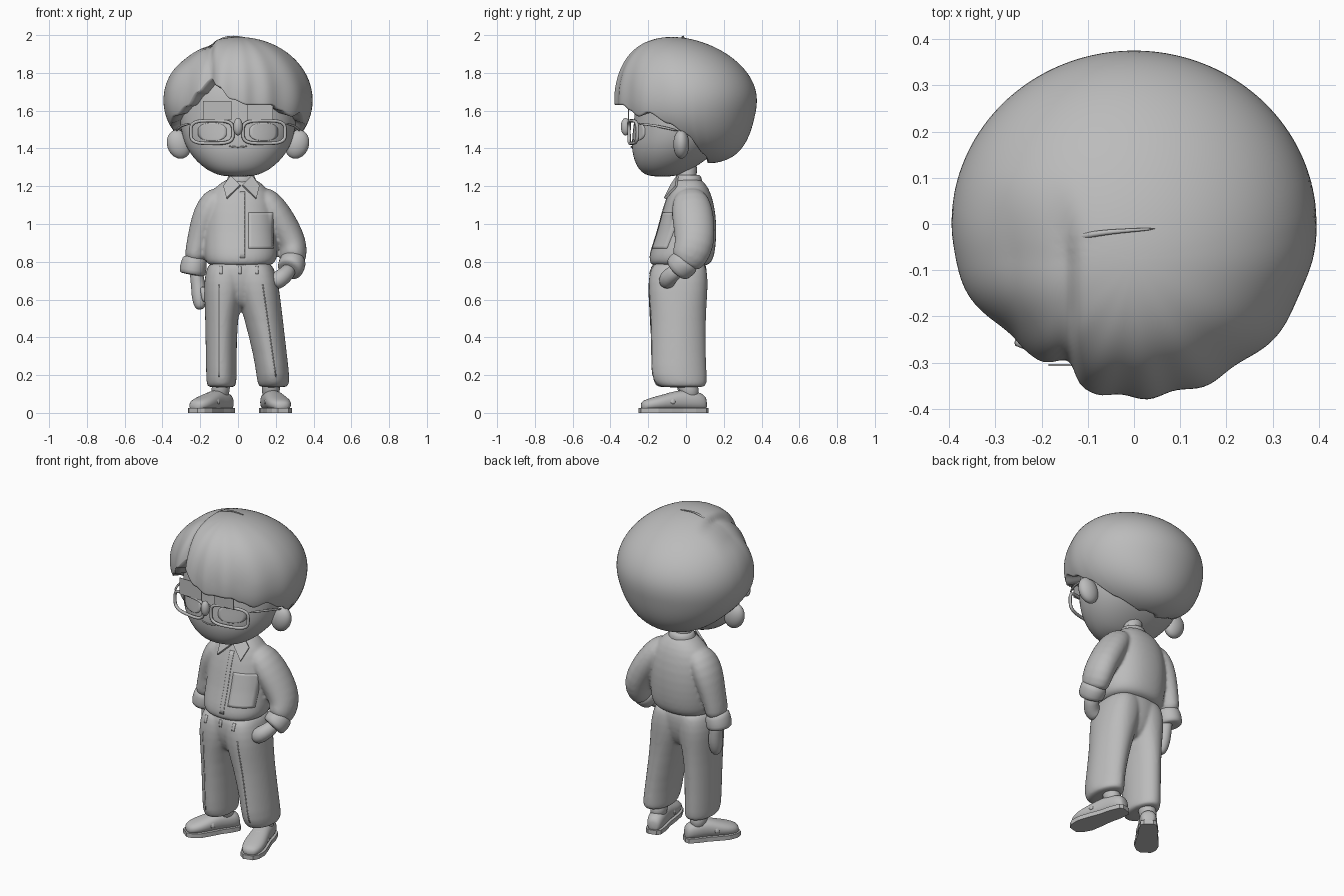
import bpy, bmesh, math
from mathutils import Vector as V, Matrix
from mathutils.bvhtree import BVHTree

if "Cube" in bpy.data.objects:
    bpy.data.objects.remove(bpy.data.objects["Cube"])

grey = bpy.data.materials.new("clay grey")
grey.diffuse_color = (0.5, 0.5, 0.5, 1)
grey.use_nodes = True
grey.node_tree.nodes["Principled BSDF"].inputs["Base Color"].default_value = grey.diffuse_color

def finish(name, bm, subsurf=0, smooth=True, thick=0):
    bmesh.ops.recalc_face_normals(bm, faces=bm.faces)
    me = bpy.data.meshes.new(name)
    bm.to_mesh(me)
    ob = bpy.data.objects.new(name, me)
    bpy.context.collection.objects.link(ob)
    me.materials.append(grey)
    me.polygons.foreach_set("use_smooth", [smooth] * len(me.polygons))
    if subsurf:
        ob.modifiers.new("smooth", 'SUBSURF').levels = subsurf
        ob.modifiers["smooth"].render_levels = subsurf
    if thick:
        m = ob.modifiers.new("thick", 'SOLIDIFY')
        m.thickness, m.offset = thick, 0
    return ob

def loft(name, rings, n=20, e=2.0, closed=False, subsurf=1):
    """Skin superellipse rings given as (centre, half axis, half axis[, exponent])."""
    bm, rows = bmesh.new(), []
    for c, u, v, *ex in rings:
        pw = lambda t: math.copysign(abs(t) ** (2 / (ex[0] if ex else e)), t)
        rows.append([bm.verts.new(c + u * pw(math.cos(k * math.tau / n)) + v * pw(math.sin(k * math.tau / n)))
                     for k in range(n)])
    for i in range(len(rows) if closed else len(rows) - 1):
        a, b = rows[i], rows[(i + 1) % len(rows)]
        for k in range(n):
            bm.faces.new((a[k], a[(k + 1) % n], b[(k + 1) % n], b[k]))
    if not closed:
        bm.faces.new(rows[0])
        bm.faces.new(rows[-1])
    return finish(name, bm, subsurf)

def stack(name, rows, **kw):
    """Upright loft from rows of (z, cx, cy, rx, ry[, exponent])."""
    return loft(name, [(V((x, y, z)), V((rx, 0, 0)), V((0, ry, 0)), *ex) for z, x, y, rx, ry, *ex in rows], **kw)

def tube(name, pts, radii, ref=(0, 1, 0), closed=False, depth=1.0, n=12, subsurf=1):
    pts, m = [V(p) for p in pts], len(pts)
    radii = radii if isinstance(radii, list) else [radii] * m
    rings = []
    for i, p in enumerate(pts):
        t = pts[(i + 1) % m] - pts[i - 1] if closed else pts[min(i + 1, m - 1)] - pts[max(i - 1, 0)]
        u = t.cross(V(ref)).normalized()
        rings.append((p, u * radii[i], t.normalized().cross(u) * radii[i] * depth))
    return loft(name, rings, n=n, closed=closed, subsurf=subsurf)

def ball(name, loc, size, tilt=0):
    bm = bmesh.new()
    mat = Matrix.Translation(loc) @ Matrix.Rotation(tilt, 4, 'Y') @ Matrix.Diagonal((*size, 1))
    bmesh.ops.create_uvsphere(bm, u_segments=28, v_segments=18, radius=1, matrix=mat)
    return finish(name, bm)

def fuse(name, parts):
    """Melt overlapping parts into one soft garment."""
    dg, bm = bpy.context.evaluated_depsgraph_get(), bmesh.new()
    for p in parts:
        bm.from_mesh(p.evaluated_get(dg).to_mesh())
    for p in parts:
        bpy.data.objects.remove(p)
    ob = finish(name, bm)
    m = ob.modifiers.new("melt", 'REMESH')
    m.mode, m.voxel_size, m.use_smooth_shade = 'VOXEL', .009, True
    m = ob.modifiers.new("soften", 'SMOOTH')
    m.factor, m.iterations = .5, 6
    return ob

def drape(name, target, top, bottom, off=0.0, nx=8, nz=14, oval=False):
    """Thin sheet laid over the front of target; top and bottom are (x0, x1, z)."""
    tree = BVHTree.FromObject(target, bpy.context.evaluated_depsgraph_get())
    bm, rows, y = bmesh.new(), [], -0.1
    for j in range(nz + 1):
        t = j / nz
        x0, x1, z = [a + (b - a) * t for a, b in zip(top, bottom)]
        w = math.sqrt(max(0.02, 1 - abs(2 * t - 1) ** 3)) if oval else 1
        rows.append([])
        for i in range(nx + 1):
            x = (x0 + x1) / 2 + (x1 - x0) * (i / nx - 0.5) * w
            hit = tree.ray_cast(V((x, -1, z)), V((0, 1, 0)))[0]
            y = hit.y if hit else y
            rows[-1].append(bm.verts.new((x, y - off, z)))
    for a, b in zip(rows, rows[1:]):
        for i in range(nx):
            bm.faces.new((a[i], b[i], b[i + 1], a[i + 1]))
    return finish(name, bm, thick=.009)

def plate(name, corners, thick):
    bm = bmesh.new()
    bm.faces.new([bm.verts.new(c) for c in corners])
    finish(name, bm, smooth=False, thick=thick)

# Head, neck, ears, nose, mouth and brow plates
head = stack("head", [(1.25, 0, -.125, .07, .06), (1.272, 0, -.12, .145, .12), (1.33, 0, -.088, .222, .186),
                      (1.41, 0, -.055, .28, .237), (1.5, 0, -.03, .305, .25), (1.6, 0, 0, .315, .272),
                      (1.74, 0, 0, .29, .265), (1.84, 0, 0, .2, .19)], n=32, e=2.15, subsurf=2)
stack("neck", [(1.14, .018, .005, .06, .052), (1.24, .018, .005, .056, .05), (1.36, .01, .01, .056, .055)])
for s, x0, x1, z1 in ((-1, -.185, -.035, 1.65), (1, .05, .185, 1.63)):
    ball("ear", (s * .313, -.025, 1.422), (.062, .042, .078), s * .35)
    drape("eye", head, (s * .135 - .075, s * .135 + .075, 1.535), (s * .135 - .075, s * .135 + .075, 1.44), oval=True)
    plate("brow_plate", [(x0, -.305, 1.55), (x1, -.305, 1.55), (x1, -.305, z1), (x0, -.305, z1)], .004)
ball("nose", (0, -.32, 1.515), (.025, .025, .046))
tube("mouth", [(-.05, -.282, 1.413), (-.02, -.29, 1.407), (.02, -.29, 1.407), (.05, -.282, 1.413)], .004)

# Spectacles: rounded rims, side arms and bridge
for s in (-1, 1):
    rim = []
    for k in range(40):
        c, d = [math.copysign(abs(q) ** .55, q) for q in (math.cos(k * math.tau / 40), math.sin(k * math.tau / 40))]
        x = .138 + .112 * c
        rim.append((s * x, -.302 + .045 * (x / .25) ** 2, 1.487 + .06 * d))
    tube("glasses_rim", rim, .009, closed=True, n=8, subsurf=0)
    tube("glasses_arm", [(s * .25, -.257, 1.53), (s * .3, -.17, 1.525), (s * .33, -.03, 1.49)], .007, ref=(0, 0, 1), n=8)
tube("glasses_bridge", [(-.03, -.302, 1.525), (0, -.306, 1.535), (.03, -.302, 1.525)], .008, n=8)

# Hair: swept shell whose hem height follows the direction around the head
HEM = [(-180, 1.322), (-108, 1.324), (-97, 1.37), (-88, 1.47), (-78, 1.53), (-62, 1.57), (-48, 1.62), (-35, 1.7),
       (-25, 1.78), (-16, 1.73), (-5, 1.66), (8, 1.63), (18, 1.63), (27, 1.63), (36, 1.6), (47, 1.57), (57, 1.59),
       (74, 1.53), (88, 1.47), (97, 1.37), (108, 1.324), (180, 1.322)]

def hem(a):
    for (a0, z0), (a1, z1) in zip(HEM, HEM[1:]):
        if a <= a1:
            return z0 + (z1 - z0) * (0.5 - 0.5 * math.cos(math.pi * (a - a0) / (a1 - a0)))

def ramp(y, y0, span):
    t = min(1, max(0, (y0 - y) / span))
    return t * t * (3 - 2 * t)

bm, C, N, M, cols = bmesh.new(), V((0, 0, 1.655)), 180, 52, []
crown = bm.verts.new((0, -.075, 1.99))
for i in range(N):
    deg = -180 + 360 * i / N
    a = math.radians(deg)
    limit = math.acos(max(-.997, (hem(deg) - C.z) / .335))
    cols.append([])
    for j in range(1, M + 3):
        th = limit * min(j, M) / M
        d = V((.395 * math.sin(th) * math.sin(a), -.375 * math.sin(th) * math.cos(a), .335 * math.cos(th)))
        lean = .075 * max(0, d.z / .335) ** 2
        y, part = d.y - lean, (d.x + .155) / .028
        fade = math.exp(-(min(0, d.x + .27) / .07) ** 2)
        d *= (1 + ramp(y, 0, .25) * .014 * min(1, th / 1.4) ** 2 * math.sin(15 * a + 2 * math.sin(3 * a))
              + ramp(y, .11, .2) * (.032 * fade * (math.tanh(part) - 1) - .05 * math.exp(-part * part)))
        d.y += .1 * (max(0, -.055 - d.z) / .28) ** 2 - lean
        cols[-1].append(bm.verts.new(C + d * (1, .9, .78)[max(0, j - M)]))
for a, b in zip(cols, cols[1:] + cols[:1]):
    bm.faces.new((crown, a[0], b[0]))
    for j in range(M + 1):
        bm.faces.new((a[j], a[j + 1], b[j + 1], b[j]))
finish("hair", bm)
tube("crown_strand", [(-.15, -.04, 1.91), (-.13, -.03, 1.955), (-.08, -.02, 1.985), (-.03, -.015, 1.996), (.05, -.01, 1.985)],
     [.008, .008, .007, .005, .003], n=8)

# Shirt: body and sleeves melted together, then collar, placket and pocket
body = stack("body", [(1.245, .018, .01, .068, .062), (1.215, .015, .018, .11, .085), (1.165, .01, .02, .165, .114),
                      (1.06, .01, .015, .187, .144), (.95, .01, .004, .19, .159), (.86, .015, -.016, .197, .172),
                      (.81, .015, -.026, .192, .17), (.783, .012, -.033, .172, .155), (.776, .01, -.035, .13, .12)],
             n=28, e=2.25)
sleeve_l = tube("sleeve_l", [(-.08, .015, 1.165), (-.125, .02, 1.125), (-.165, .025, 1.05), (-.197, .028, .96),
                             (-.22, .025, .87), (-.232, .02, .79)], [.05, .073, .078, .066, .058, .058], depth=1.38, n=18)
sleeve_r = tube("sleeve_r", [(.1, .02, 1.165), (.15, .025, 1.125), (.2, .035, 1.05), (.25, .045, .97), (.288, .045, .89),
                             (.294, .02, .83), (.28, -.015, .785)], [.05, .076, .085, .083, .08, .074, .062], depth=1.33, n=18)
shirt = fuse("shirt", [body, sleeve_l, sleeve_r])
stack("collar_band", [(1.2, .018, .012, .085, .075), (1.23, .018, .012, .08, .075), (1.258, .018, .012, .068, .066),
                      (1.26, .018, .012, .06, .055)], n=24)
for s in (-1, 1):
    plate("collar_flap", [(.018 + s * .005, -.078, 1.205), (.018 + s * .055, -.045, 1.255), (.018 + s * .095, -.052, 1.2),
                          (.018 + s * .078, -.112, 1.135)], .012)
drape("placket", shirt, (.01, .036, 1.17), (.01, .036, .82), off=-.002)
drape("chest_pocket", shirt, (.055, .185, 1.06), (.055, .185, .87), off=-.002)

# Rolled cuffs and hands
tube("left_cuff", [(-.227, .02, .825), (-.228, .02, .82), (-.236, .02, .775), (-.242, .02, .735), (-.243, .02, .73)],
     [.05, .066, .072, .072, .055], depth=1.1, n=18)
tube("left_hand", [(-.225, .018, .78), (-.215, .015, .7), (-.207, .01, .65), (-.205, 0, .6), (-.2, -.008, .56),
                   (-.198, -.01, .548)], [.038, .037, .042, .04, .03, .015], depth=1.1)
tube("left_thumb", [(-.19, -.02, .67), (-.178, -.038, .63), (-.178, -.04, .585)], [.018, .018, .012], ref=(1, 0, 0))
tube("right_cuff", [(.293, .01, .81), (.292, .008, .806), (.285, -.02, .785), (.275, -.05, .757), (.273, -.053, .754)],
     [.05, .07, .073, .07, .05], depth=1.1, n=18)
tube("right_hand", [(.28, -.03, .77), (.255, -.07, .735), (.225, -.1, .712), (.195, -.1, .69), (.185, -.1, .68)],
     [.04, .044, .05, .045, .03], ref=(0, 0, 1))

# Trousers: hips and two creased legs melted together
hips = stack("hips", [(.82, .01, -.035, .14, .135), (.77, .012, -.037, .16, .148), (.7, .012, -.04, .15, .15),
                      (.62, .015, -.04, .11, .13), (.57, .017, -.04, .06, .1), (.555, .017, -.04, .03, .07)], n=28, e=2.4)
leg_l = stack("leg_l", [(.8, -.06, -.035, .085, .13), (.77, -.068, -.04, .098, .147), (.7, -.073, -.042, .108, .16),
                        (.6, -.079, -.045, .1, .155, 2.2), (.5, -.088, -.045, .086, .148, 2), (.3, -.089, -.042, .082, .14, 2),
                        (.17, -.088, -.04, .081, .14, 2), (.14, -.087, -.033, .077, .125, 2), (.135, -.087, -.033, .06, .1)],
              n=24, e=2.4)
leg_r = stack("leg_r", [(.8, .082, -.035, .085, .13), (.77, .09, -.038, .1, .147), (.7, .1, -.042, .112, .16),
                        (.6, .114, -.043, .112, .155, 2.2), (.5, .135, -.042, .103, .148, 1.9), (.3, .172, -.04, .089, .146, 1.85),
                        (.19, .186, -.038, .088, .15, 1.85), (.14, .188, -.02, .083, .132, 1.85), (.135, .188, -.018, .06, .1)],
              n=24, e=2.4)
trousers = fuse("trousers", [hips, leg_l, leg_r])
for xt, xb in ((-.1, -.1), (.13, .2)):
    drape("crease", trousers, (xt - .003, xt + .003, .68), (xb - .003, xb + .003, .19), off=-.003, nx=2)
for x in (-.09, .01, .1):
    drape("belt_loop", trousers, (x - .008, x + .008, .775), (x - .008, x + .008, .735), nx=2, nz=4)

# Shoes and socks, each made along its own heel-to-toe line
SHOE = [(0, .025, .06), (.04, .043, .09), (.2, .052, .105), (.38, .052, .112), (.55, .06, .095), (.75, .066, .076),
        (.9, .053, .06), (.98, .028, .045)]
for side, heel, ang, sx, L in (("left", (-.045, .075), 37, -.085, .32), ("right", (.152, .108), -14, .172, .365)):
    a = math.radians(ang)
    f, r, up = V((-math.sin(a), -math.cos(a), 0)), V((math.cos(a), -math.sin(a), 0)), V((0, 0, 1))
    base = V((*heel, 0))
    loft(side + "_shoe", [(base + f * s * L + up * (.012 + h / 2), r * w, up * h / 2) for s, w, h in SHOE], e=2.3)
    bm = bmesh.new()
    bm.faces.new([bm.verts.new(base + f * (s * 1.03 - .012) * L + r * q * w * 1.04 + up * .013)
                  for q, seq in ((1, SHOE), (-1, SHOE[::-1])) for s, w, h in seq])
    finish(side + "_sole", bm, smooth=False, thick=.026)
    tube(side + "_strap", [base + f * .54 * L + r * .058 * math.cos(t * math.pi / 8) + up * (.045 + .056 * math.sin(t * math.pi / 8))
                           for t in range(9)], .009, ref=f, depth=1.8, n=8)
    x, y, z = base + f * .25 * L
    stack(side + "_sock", [(.07, x, y, .044, .048), (.12, x, y, .05, .055), (.2, sx, -.01, .05, .055)], n=16)
